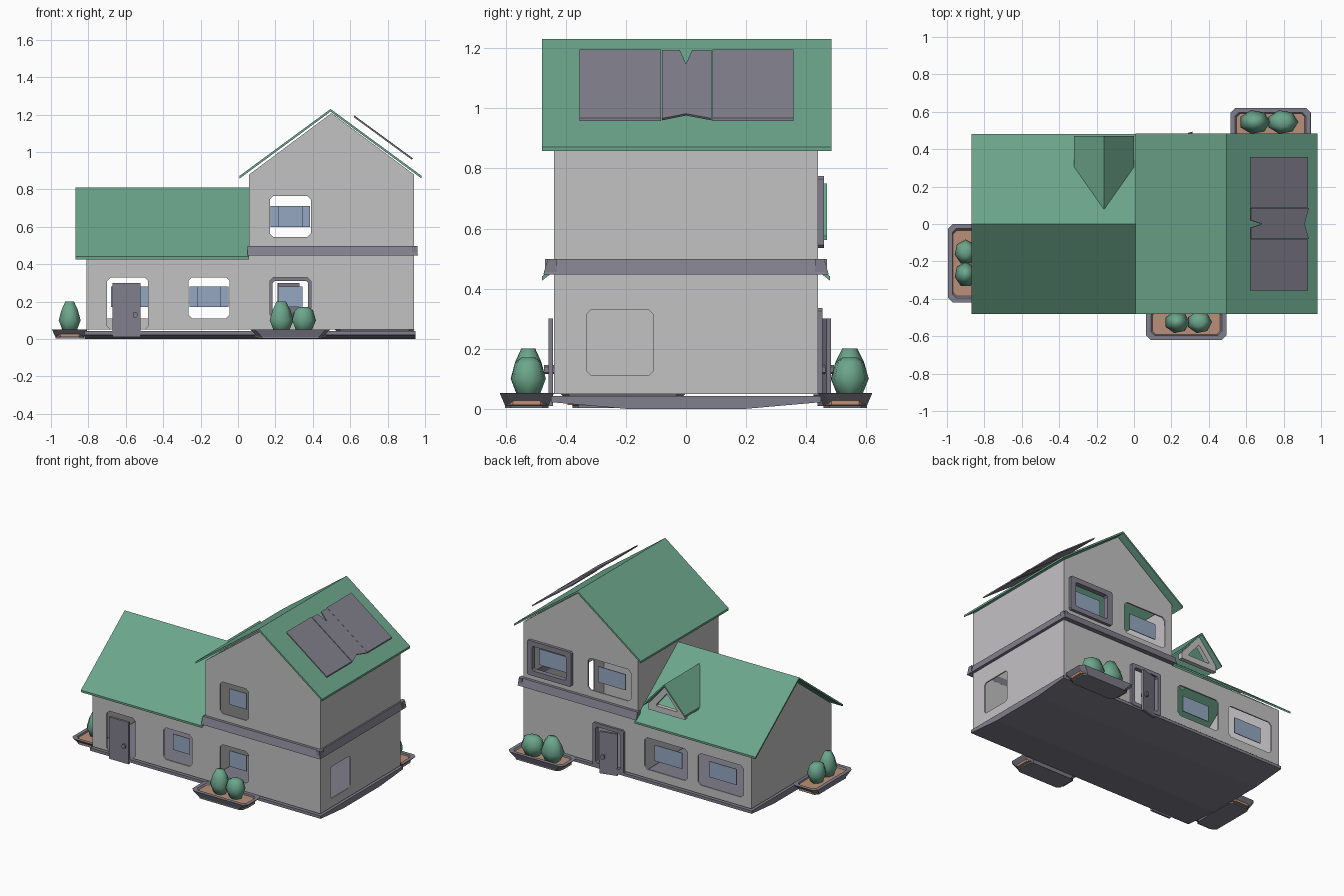
import bpy, bmesh, math
from mathutils import Vector, Matrix

cube = bpy.data.objects.get("Cube")
if cube:
    bpy.data.objects.remove(cube, do_unlink=True)


def material(name, rgb):
    m = bpy.data.materials.new(name)
    m.use_nodes = True
    m.diffuse_color = (*rgb, 1)
    m.node_tree.nodes["Principled BSDF"].inputs["Base Color"].default_value = (*rgb, 1)
    return m


WALL = material("pale wall", (.55, .54, .55))
GREEN = material("leaf green", (.15, .38, .26))
GREY = material("slate grey", (.22, .215, .265))
GLASS = material("blue glass", (.30, .39, .53))
SOIL = material("soil", (.50, .28, .19))


def finish(name, bm, mat, smooth=False):
    bmesh.ops.recalc_face_normals(bm, faces=bm.faces)
    me = bpy.data.meshes.new(name)
    bm.to_mesh(me)
    bm.free()
    for p in me.polygons:
        p.use_smooth = smooth
    ob = bpy.data.objects.new(name, me)
    bpy.context.collection.objects.link(ob)
    if mat:
        me.materials.append(mat)
    return ob


def place(axis, u, v, w):
    return {"x": (w, u, v), "y": (u, w, v), "z": (u, v, w)}[axis]


def add_prism(bm, pts, axis, a, b):
    """Extrude a 2D outline along one axis from a to b."""
    lo = [bm.verts.new(place(axis, *p, a)) for p in pts]
    hi = [bm.verts.new(place(axis, *p, b)) for p in pts]
    n = len(pts)
    bm.faces.new(lo)
    bm.faces.new(hi[::-1])
    for i in range(n):
        j = (i + 1) % n
        bm.faces.new((lo[i], lo[j], hi[j], hi[i]))


def prism(name, pts, axis, a, b, mat):
    bm = bmesh.new()
    add_prism(bm, pts, axis, a, b)
    return finish(name, bm, mat)


def ring(name, outer, inner, axis, a, b, mat, b_inner=None):
    """Frame between two matching outlines."""
    bm = bmesh.new()
    n = len(outer)
    loops = [[bm.verts.new(place(axis, *p, w)) for p in pts]
             for pts, w in ((outer, a), (outer, b), (inner, b), (inner, a))]
    for k in range(4):
        p, q = loops[k], loops[(k + 1) % 4]
        for i in range(n):
            j = (i + 1) % n
            bm.faces.new((p[i], p[j], q[j], q[i]))
    return finish(name, bm, mat)


def rect(cu, cv, w, h, c=0.0):
    """Rectangle outline with optional clipped corners."""
    x, y = w / 2, h / 2
    if not c:
        return [(cu - x, cv - y), (cu + x, cv - y), (cu + x, cv + y), (cu - x, cv + y)]
    corners = [(-x + c, -y), (x - c, -y), (x, -y + c), (x, y - c),
               (x - c, y), (-x + c, y), (-x, y - c), (-x, -y + c)]
    return [(cu + p, cv + q) for p, q in corners]


def chevron(c, half, eave, peak, t=.014):
    return [(c - half, eave), (c, peak), (c + half, eave),
            (c + half, eave - t), (c, peak - t), (c - half, eave - t)]


# Window and door openings: centre x, centre z, width, height
FRONT = [(-.59, .19, .22, .28), (-.155, .22, .22, .22), (.28, .22, .22, .22), (.28, .655, .22, .22)]
BACK = [(-.575, .22, .35, .22), (-.155, .22, .33, .22), (.28, .19, .22, .28),
        (.28, .655, .33, .22), (.73, .655, .30, .21)]
bm = bmesh.new()
for holes, y in ((FRONT, -.44), (BACK, .44)):
    for cx, cz, w, h in holes:
        add_prism(bm, rect(cx, cz, w, h, .02), "y", y - .06, y + .06)
add_prism(bm, rect(-.22, .22, .22, .22, .015), "x", .88, 1.0)
cutter = finish("opening_cutter", bm, None)
cutter.hide_render = True
cutter.hide_viewport = True
cutter.display_type = "WIRE"


def shell(name, pts, axis, a, b, open_end=False):
    """Thin walls with gable ends, open at floor and roof."""
    bm = bmesh.new()
    lo = [bm.verts.new(place(axis, *p, a)) for p in pts]
    hi = [bm.verts.new(place(axis, *p, b)) for p in pts]
    bm.faces.new(lo)
    if not open_end:
        bm.faces.new(hi[::-1])
    bm.faces.new((lo[0], hi[0], hi[1], lo[1]))
    bm.faces.new((lo[3], hi[3], hi[4], lo[4]))
    ob = finish(name, bm, WALL)
    thick = ob.modifiers.new("thickness", "SOLIDIFY")
    thick.thickness = .012
    thick.offset = -1
    cut = ob.modifiers.new("openings", "BOOLEAN")
    cut.operation = "DIFFERENCE"
    cut.solver = "EXACT"
    cut.object = cutter
    return ob


def gable(c, half, eave, peak):
    return [(c - half, .05), (c - half, eave), (c, peak), (c + half, eave), (c + half, .05)]


# Walls and roofs
shell("tall_walls", gable(.5, .44, .88, 1.208), "y", -.44, .44)
shell("wing_walls", gable(0, .44, .445, .785), "x", -.81, .06, open_end=True)
prism("tall_roof", chevron(.495, .487, .872, 1.23), "y", -.48, .485, GREEN)
prism("wing_roof", chevron(0, .48, .44, .81), "x", -.87, .06, GREEN)

# Dormer
prism("dormer_roof", chevron(-.16, .16, .575, .75), "y", .08, .47, GREEN)
ring("dormer_gable", [(-.30, .53), (-.02, .53), (-.02, .57), (-.16, .735), (-.30, .57)],
     [(-.24, .57), (-.08, .57), (-.08, .58), (-.16, .675), (-.24, .58)], "y", .41, .44, WALL)

# Floor slab, narrowing underneath
bm = bmesh.new()
add_prism(bm, [(-.45, .022), (-.2, 0), (.2, 0), (.45, .022), (.45, .042), (-.45, .042)], "x", -.82, .95)
finish("floor_slab", bm, GREY)

# Flared belt around the tall block
for side in (-1, 1):
    prism("belt_" + ("front" if side < 0 else "back"),
          [(side * .43, .45), (side * .475, .447), (side * .46, .498), (side * .43, .498)],
          "x", .05, .96, GREY)
prism("belt_side", [(.93, .45), (.962, .447), (.95, .498), (.93, .498)], "y", -.47, .47, GREY)

# Window panes
for i, (cx, cz, w, h) in enumerate(FRONT[1:]):
    prism(f"front_pane_{i}", rect(cx, .225 if cz < .4 else cz, .13, .11), "y", -.40, -.395, GLASS)
for i, (cx, cz, w, h) in enumerate(BACK):
    if i != 2:
        prism(f"back_pane_{i}", rect(cx, .225 if cz < .4 else cz, .21, .11), "y", .410, .415, GLASS)
ring("window_frame", rect(.73, .655, .34, .24, .01), rect(.73, .655, .26, .17, .01), "y", .425, .46, GREY)

# Doors
ring("back_door_frame", rect(.28, .185, .24, .30, .01), rect(.28, .185, .19, .25, .01), "y", .425, .455, GREY)


def door(name, cx, y, w, turn):
    side = math.copysign(1, y)
    bm = bmesh.new()
    add_prism(bm, rect(0, .155, w, .29), "y", -.008, .008)
    add_prism(bm, rect(w * .3, .13, .025, .03, .006), "y", -.022, .022)
    bmesh.ops.rotate(bm, verts=bm.verts, matrix=Matrix.Rotation(turn, 3, "Z"))
    bmesh.ops.translate(bm, verts=bm.verts, vec=(cx, y + side * .005, 0))
    finish(name, bm, GREY)


door("front_door", -.595, -.445, .15, 0)
door("back_door", .27, .455, .12, .25)

# Roof panels and the bracket between them
slope = [(.62, 1.185), (.93, .958), (.93, .968), (.62, 1.195)]
for name, a, b in (("solar_panel_front", -.355, -.083), ("solar_panel_back", .088, .358)):
    prism(name, slope, "y", a, b, GREY)
bm = bmesh.new()
outline = [(0, -.08), (0, -.02), (.2, 0), (0, .02), (0, .085), (1, .085), (.93, 0), (1, -.08)]
top = [bm.verts.new((.62 + .31 * t, y, 1.187 - .227 * t)) for t, y in outline]
bm.faces.new(top)
bracket = finish("panel_bracket", bm, GREY)
bracket.modifiers.new("thickness", "SOLIDIFY").thickness = .008


# Planters with soil and two-lobed bushes
def bush(name, cx, cy, length, width, along_x):
    bm = bmesh.new()
    for s, top in ((-1, .20), (1, .17)):
        rings = []
        for z, r in ((.03, .55), (.10, 1), (.155, .75), (top, .4)):
            loop = []
            for k in range(7):
                a = math.tau * k / 7
                u = s * length * .25 + math.cos(a) * r * length * .28
                v = math.sin(a) * r * width / 2
                x, y = (u, v) if along_x else (v, u)
                loop.append(bm.verts.new((cx + x, cy + y, z)))
            rings.append(loop)
        bm.faces.new(rings[0])
        bm.faces.new(rings[-1])
        for p, q in zip(rings, rings[1:]):
            for k in range(7):
                j = (k + 1) % 7
                bm.faces.new((p[k], p[j], q[j], q[k]))
    finish(name, bm, GREEN, smooth=True)


def planter(side, cx, cy, w, d, bx, by, length, width):
    outer = rect(cx, cy, w, d, .025)
    inner = rect(cx, cy, w - .05, d - .05, .02)
    tray = ring(side + "_planter", outer, inner, "z", .01, .052, GREY)
    for v in tray.data.vertices:
        if v.co.z < .02:
            v.co.x += (cx - v.co.x) * .2
            v.co.y += (cy - v.co.y) * .2
    prism(side + "_planter_base", rect(cx, cy, w * .8, d * .8, .02), "z", .002, .015, GREY)
    prism(side + "_soil", inner, "z", .012, .042, SOIL)
    bush(side + "_bush", bx, by, length, width, w > d)


planter("front", .28, -.53, .43, .18, .29, -.525, .24, .12)
planter("back", .73, .53, .43, .18, .72, .545, .30, .13)
planter("side", -.90, -.21, .19, .42, -.90, -.21, .24, .12)
